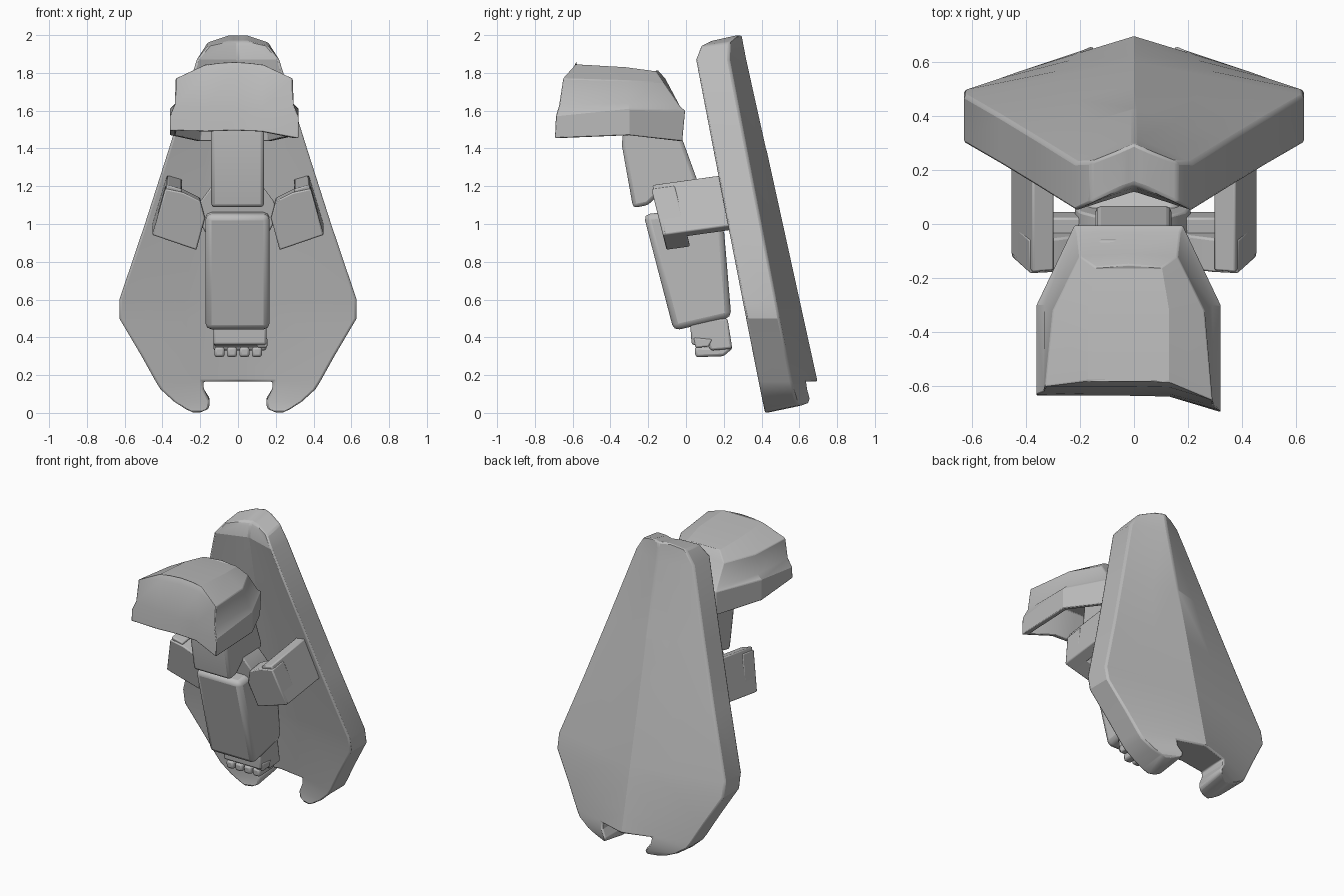
import bpy, bmesh
from mathutils import Vector

if "Cube" in bpy.data.objects:
    bpy.data.objects.remove(bpy.data.objects["Cube"], do_unlink=True)

grey = bpy.data.materials.new("plain_grey")
GREY = (0.5, 0.5, 0.5, 1)
grey.use_nodes = True
grey.diffuse_color = GREY
grey.node_tree.nodes["Principled BSDF"].inputs["Base Color"].default_value = GREY


def finish(name, bm, bevel=0.0, smooth=0.4):
    bmesh.ops.recalc_face_normals(bm, faces=bm.faces)
    mesh = bpy.data.meshes.new(name)
    bm.to_mesh(mesh)
    bm.free()
    mesh.materials.append(grey)
    ob = bpy.data.objects.new(name, mesh)
    bpy.context.collection.objects.link(ob)
    if bevel:
        mod = ob.modifiers.new("soft_edges", 'BEVEL')
        mod.width = bevel
        mod.segments = 2
        mod.limit_method = 'ANGLE'
        mod.angle_limit = 0.6
    bpy.ops.object.select_all(action='DESELECT')
    ob.select_set(True)
    bpy.context.view_layer.objects.active = ob
    bpy.ops.object.shade_smooth_by_angle(angle=smooth)
    return ob


def prism(name, profile, place, a, b, bevel=0.008):
    """Extrude a 2D profile from depth a to b; place maps (u, v, depth) to 3D."""
    bm = bmesh.new()
    ends = [[bm.verts.new(place(u, v, d)) for u, v in profile] for d in (a, b)]
    for ring in ends:
        bm.faces.new(ring)
    n = len(profile)
    for i in range(n):
        j = (i + 1) % n
        bm.faces.new((ends[0][i], ends[0][j], ends[1][j], ends[1][i]))
    return finish(name, bm, bevel)


def across(u, v, d):  # side profile (y, z) extruded along x
    return (d, u, v)


# Shield: folded plate, half grid mirrored over the centre ridge
UPPER = [(1.98, 0.05), (1.95, 0.16), (1.87, 0.218), (1.4, 0.365), (1.0, 0.493),
         (0.6, 0.628), (0.5, 0.628), (0.3, 0.51)]
LOWER = [(0.165, 0.185, 0.435), (0.125, 0.18, 0.41), (0.06, 0.148, 0.34),
         (0.02, 0.155, 0.28), (0, 0.2, 0.24)]


def shield():
    bm = bmesh.new()
    rows = [(z, [0, 0.45 * w, w]) for z, w in UPPER]
    rows += [(z, [0 if i == 0 else None, a, w]) for i, (z, a, w) in enumerate(LOWER)]

    def point(x, z, w, back, side):
        rim = 0.05 + 0.195 * (1.87 - z)
        fold = 1 - x / max(w, 0.2)
        top = max(0, z - 1.9)
        if back:
            y = rim + 0.178 + (0.14 - 0.025 * z) * fold
            z += 0.25 * top + max(0, 0.04 - 0.4 * z)
        else:
            y = rim + 0.07 * fold + 0.6 * top
            z -= 0.15 * top
        return bm.verts.new((side * x, y, z))

    for side in (-1, 1):
        for back in (0, 1):
            grid = [[None if x is None else point(x, z, xs[-1], back, side) for x in xs]
                    for z, xs in rows]
            for upper, lower in zip(grid, grid[1:]):
                for i in (0, 1):
                    quad = (upper[i], upper[i + 1], lower[i + 1], lower[i])
                    if None not in quad:
                        bm.faces.new(quad)
    bmesh.ops.remove_doubles(bm, verts=bm.verts, dist=0.0001)
    # Walls join the matching front and back borders
    border = [e for e in bm.edges if e.is_boundary]
    bmesh.ops.bridge_loops(bm, edges=border)
    finish("shield", bm, 0.018, 0.35)


shield()

# Shoulder armour: stacked half rings of (x, y, z), front centre to rear centre
RINGS = [
    [(0, -0.635, 1.495), (0.15, -0.635, 1.49), (0.34, -0.635, 1.455), (0.34, -0.3, 1.47),
     (0.2, -0.02, 1.44), (0, -0.02, 1.44)],
    [(0, -0.63, 1.55), (0.15, -0.63, 1.55), (0.34, -0.63, 1.57), (0.34, -0.3, 1.61),
     (0.2, -0.005, 1.6), (0, -0.005, 1.6)],
    [(0, -0.625, 1.6), (0.15, -0.625, 1.61), (0.315, -0.62, 1.63), (0.31, -0.3, 1.64),
     (0.19, -0.03, 1.62), (0, -0.03, 1.62)],
    [(0, -0.6, 1.82), (0.15, -0.6, 1.81), (0.31, -0.6, 1.77), (0.28, -0.32, 1.76),
     (0.18, -0.12, 1.75), (0, -0.11, 1.77)],
    [(0, -0.58, 1.86), (0.08, -0.58, 1.855), (0.15, -0.58, 1.845), (0.15, -0.32, 1.83),
     (0.12, -0.16, 1.81), (0, -0.15, 1.815)],
]


def shoulder():
    bm = bmesh.new()
    loops = []
    for half in RINGS:
        full = half + [(-x, y, z) for x, y, z in reversed(half[1:-1])]
        ring = []
        for x, y, z in full:
            if y < -0.5 and x > 0.14:  # front sweeps out on one side
                y -= 0.3 * (x - 0.14)
            if x < -0.2 and z < 1.46 and y < -0.5:  # and lifts on the other
                z += 0.04
            ring.append(bm.verts.new((x - 0.02, y, z)))
        loops.append(ring)
    n = len(loops[0])
    for lo, hi in zip(loops, loops[1:]):
        for i in range(n):
            j = (i + 1) % n
            bm.faces.new((lo[i], lo[j], hi[j], hi[i]))
    top = loops[-1]  # roof in strips across x
    for a in (1, 2, 3):
        bm.faces.new((top[a], top[a + 1], top[n - a - 1], top[n - a]))
    bm.faces.new((top[0], top[1], top[n - 1]))
    bm.faces.new((top[4], top[5], top[6]))
    # Hollow underside
    rim, deep = [], []
    for v in loops[0]:
        c = Vector((-0.02, -0.32, v.co.z))
        inner = c + (v.co - c) * 0.91
        rim.append(bm.verts.new(inner))
        deep.append(bm.verts.new((inner.x * 0.9, c.y + (inner.y - c.y) * 0.9, 1.68)))
    for lo, hi in ((loops[0], rim), (rim, deep)):
        for i in range(n):
            j = (i + 1) % n
            bm.faces.new((lo[i], lo[j], hi[j], hi[i]))
    bm.faces.new(deep)
    finish("shoulder_armour", bm, 0.006, 0.45)


shoulder()

# Arm
prism("upper_arm", [(-0.31, 1.68), (-0.34, 1.42), (-0.28, 1.085), (-0.2, 1.1),
                    (-0.13, 1.17), (0.07, 1.18), (0.06, 1.23), (-0.02, 1.45), (-0.06, 1.68)],
      across, -0.142, 0.138, 0.02)
prism("elbow", [(-0.14, 1.2), (-0.2, 1.12), (-0.22, 1.04), (-0.17, 0.95),
                (0.16, 0.95), (0.21, 1.04), (0.19, 1.12), (0.13, 1.2)],
      lambda u, v, d: (u, d - 0.2 * (v - 1.05), v), -0.12, 0.06)
prism("forearm", [(-0.225, 1.05), (0.02, 1.08), (0.2, 0.98), (0.24, 0.505), (-0.065, 0.435)],
      across, -0.172, 0.167, 0.032)

# Hand
prism("palm", [(0.02, 0.5), (0.03, 0.36), (0.12, 0.355), (0.13, 0.33), (0.245, 0.34),
               (0.22, 0.5)], across, -0.13, 0.15, 0.012)
for i in range(4):
    x = -0.125 + 0.066 * i
    prism(f"finger_{i + 1}", [(0.045, 0.35), (0.05, 0.295), (0.2, 0.3), (0.25, 0.345),
                              (0.23, 0.37), (0.15, 0.345)], across, x, x + 0.054, 0.014)
prism("thumb", [(0.04, 0.4), (0.05, 0.345), (0.12, 0.35), (0.14, 0.39)], across, 0.1, 0.155)

# Shield mounts on both sides of the elbow
BLOCK = [(0.22, 0.86), (0.453, 0.94), (0.385, 1.185), (0.29, 1.165), (0.2, 1.12), (0.175, 1.03)]
PLATE = [(0.38, 0.915), (0.455, 0.94), (0.375, 1.205), (0.295, 1.18)]
for side, word in ((1, "left"), (-1, "right")):
    def tilted(u, v, d, s=side):
        return (s * u, d - 0.25 * (v - 1.05), v + 0.14 * (d + 0.16))
    prism(f"{word}_mount_block", BLOCK, tilted, -0.15, -0.025)
    prism(f"{word}_mount_plate", PLATE, tilted, -0.14, 0.25)
    prism(f"{word}_mount_link", [(0.17, 0.99), (0.32, 0.98), (0.32, 1.08), (0.17, 1.08)],
          tilted, -0.05, 0.03)
